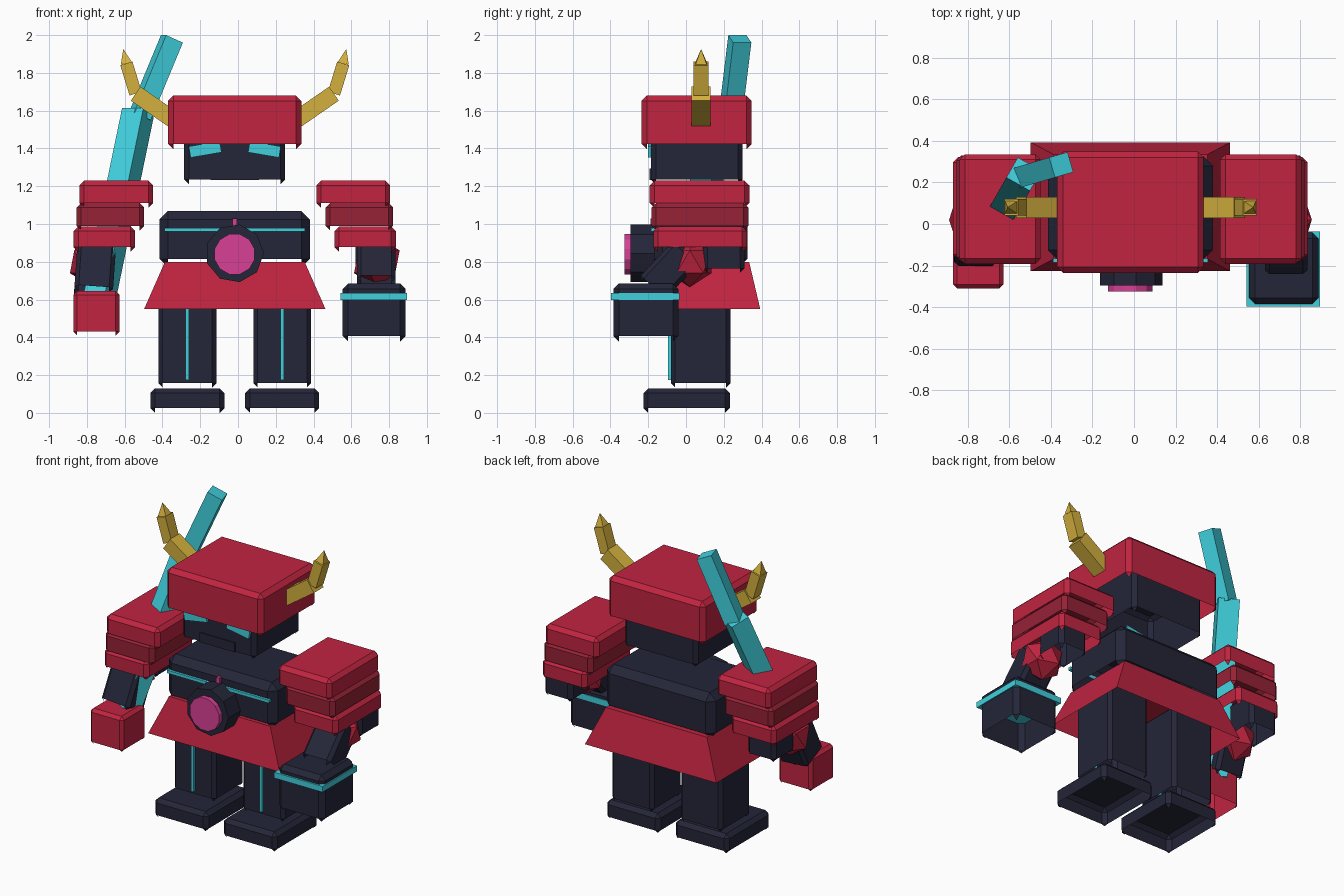
import bpy, bmesh, math
from mathutils import Vector

cube = bpy.data.objects.get("Cube")
if cube:
    bpy.data.objects.remove(cube, do_unlink=True)


def material(name, rgb):
    lin = [((c / 255 + 0.055) / 1.055) ** 2.4 for c in rgb] + [1.0]
    m = bpy.data.materials.new(name)
    m.use_nodes = True
    m.diffuse_color = lin
    m.node_tree.nodes["Principled BSDF"].inputs["Base Color"].default_value = lin
    return m


RED = material("armor red", (192, 36, 64))
DARK_RED = material("dark red", (150, 34, 54))
NAVY = material("dark navy", (36, 37, 56))
CYAN = material("glow cyan", (64, 208, 222))
GOLD = material("horn gold", (212, 176, 62))
PINK = material("core pink", (216, 64, 150))


def finish(name, bm, mat):
    mesh = bpy.data.meshes.new(name)
    bm.to_mesh(mesh)
    bm.free()
    mesh.materials.append(mat)
    ob = bpy.data.objects.new(name, mesh)
    bpy.context.collection.objects.link(ob)
    return ob


def cube_mesh(size):
    bm = bmesh.new()
    bmesh.ops.create_cube(bm, size=1)
    bmesh.ops.scale(bm, vec=size, verts=bm.verts)
    return bm


def span(x, y, z):
    """Centre and size of a box given as three ranges."""
    pairs = (x, y, z)
    return (Vector([(a + b) / 2 for a, b in pairs]),
            Vector([abs(b - a) for a, b in pairs]))


def shell(name, mat, x, y, z, bevel=0.025, rot=(0, 0, 0)):
    """Chamfered box, hollow and open at the bottom, corner tips kept."""
    centre, size = span(x, y, z)
    bm = cube_mesh(size)
    bmesh.ops.bevel(bm, geom=bm.edges[:], offset=bevel, segments=1,
                    profile=0.5, affect='EDGES')
    bm.normal_update()
    open_faces = [f for f in bm.faces if f.normal.z < -0.1 and len(f.verts) == 4]
    bmesh.ops.delete(bm, geom=open_faces, context='FACES')
    ob = finish(name, bm, mat)
    ob.location, ob.rotation_euler = centre, rot
    return ob


def box(name, mat, x, y, z, tilt=0):
    centre, size = span(x, y, z)
    ob = finish(name, cube_mesh(size), mat)
    ob.location, ob.rotation_euler = centre, (0, tilt, 0)
    return ob


def beam(name, mat, start, end, wide, thick, taper=1.0):
    """Straight bar between two points; taper scales its far end."""
    a, b = Vector(start), Vector(end)
    bm = cube_mesh((wide, thick, (b - a).length))
    for v in bm.verts:
        if v.co.z > 0:
            v.co.x *= taper
            v.co.y *= taper
    ob = finish(name, bm, mat)
    ob.location = (a + b) / 2
    ob.rotation_euler = (b - a).to_track_quat('Z', 'Y').to_euler()
    return ob


def disc(name, mat, sides, radius, y0, y1, z, turn):
    bm = bmesh.new()
    bmesh.ops.create_cone(bm, cap_ends=True, segments=sides, radius1=radius,
                          radius2=radius, depth=y1 - y0)
    for v in bm.verts:
        c, s = math.cos(turn), math.sin(turn)
        px, py, pz = v.co
        v.co = (px * c - py * s, -pz, px * s + py * c)
    bmesh.ops.recalc_face_normals(bm, faces=bm.faces)
    ob = finish(name, bm, mat)
    ob.location = (-0.018, (y0 + y1) / 2, z)
    return ob


MID = -0.017  # centre line of the body

# Head, helmet and face
shell("helmet", RED, (-0.37, 0.335), (-0.235, 0.348), (1.395, 1.68), 0.028)
shell("head", NAVY, (-0.285, 0.25), (-0.185, 0.3), (1.21, 1.55))
box("mouth_plate", NAVY, (-0.145, 0.11), (-0.192, -0.183), (1.232, 1.295))
for side, label in ((-1, "right"), (1, "left")):
    cx = MID + side * 0.157
    box(label + "_eye", CYAN, (cx - 0.083, cx + 0.083), (-0.2, -0.18),
        (1.365, 1.425), side * 0.17)

# Torso with chest strip and round core
shell("torso", NAVY, (-0.415, 0.38), (-0.17, 0.325), (0.77, 1.07), 0.045)
box("chest_strip", CYAN, (-0.39, 0.355), (-0.186, -0.165), (0.96, 0.98))
box("chest_mark", PINK, (-0.028, -0.005), (-0.188, -0.165), (0.95, 1.03))
disc("core_housing", NAVY, 9, 0.155, -0.295, -0.15, 0.845, -math.pi / 2)
disc("core", PINK, 12, 0.11, -0.325, -0.27, 0.84, math.pi / 12)

# Flared skirt, open below
bm = cube_mesh((0.96, 0.62, 0.25))
for v in bm.verts:
    if v.co.z > 0:
        v.co.x *= 0.77
        v.co.y *= 0.81
bm.normal_update()
bmesh.ops.delete(bm, geom=[f for f in bm.faces if f.normal.z < -0.9],
                 context='FACES')
skirt = finish("skirt", bm, RED)
skirt.location = (MID, 0.083, 0.675)

# Legs and feet
for side, label in ((-1, "right"), (1, "left")):
    cx = MID + side * 0.251
    shell(label + "_leg", NAVY, (cx - 0.153, cx + 0.153), (-0.08, 0.235),
          (0.135, 0.72), 0.022)
    box(label + "_leg_stripe", CYAN, (cx - 0.009, cx + 0.009),
        (-0.095, -0.075), (0.175, 0.65))
    cx = MID + side * 0.251
    shell(label + "_foot", NAVY, (cx - 0.196, cx + 0.196), (-0.225, 0.232),
          (0.0, 0.13))

# Stacked shoulder plates, elbows and arms
for side, label in ((-1, "right"), (1, "left")):
    def across(a, b):
        return tuple(sorted((MID + side * a, MID + side * b)))
    shell(label + "_shoulder_top", RED, across(0.432, 0.822), (-0.192, 0.335),
          (1.085, 1.23))
    shell(label + "_shoulder_middle", DARK_RED, across(0.48, 0.838),
          (-0.183, 0.33), (0.965, 1.112))
    shell(label + "_shoulder_low", RED, across(0.528, 0.853), (-0.172, 0.322),
          (0.852, 0.988))
    shell(label + "_upper_arm", NAVY, across(0.64, 0.845), (0.09, 0.31),
          (0.74, 0.98))
    bm = bmesh.new()
    bmesh.ops.create_icosphere(bm, subdivisions=1, radius=0.135)
    elbow = finish(label + "_elbow", bm, RED)
    elbow.location = (MID + side * 0.752, 0.02, 0.8)

shell("left_forearm", NAVY, (0.63, 0.835), (-0.18, 0.0), (0.61, 0.9),
      0.022, (-0.75, 0, 0))
shell("right_forearm", NAVY, (-0.86, -0.655), (-0.16, 0.04), (0.6, 0.9),
      0.022, (-0.4, 0.07, 0))

# Right fist, left gauntlet with glowing band
shell("right_fist", RED, (-0.872, -0.628), (-0.31, -0.06), (0.41, 0.645), 0.02)
shell("left_gauntlet", NAVY, (0.553, 0.888), (-0.385, -0.04), (0.378, 0.685), 0.03)
box("left_gauntlet_band", CYAN, (0.542, 0.895), (-0.397, -0.035), (0.597, 0.635))

# Horns: two segments and a pointed tip
for side, label in ((-1, "right"), (1, "left")):
    root, bend, neck, tip = [
        (MID + side * x, 0.08, z) for x, z in
        ((0.33, 1.555), (0.525, 1.69), (0.574, 1.85), (0.59, 1.925))]
    beam(label + "_horn_base", GOLD, root, bend, 0.1, 0.09)
    beam(label + "_horn_upper", GOLD, bend, neck, 0.08, 0.067)
    beam(label + "_horn_tip", GOLD, neck, tip, 0.06, 0.06, 0.02)

# Bent blade carried in the right hand, leaning back over the shoulder
beam("blade_lower", CYAN, (-0.735, -0.12, 0.6), (-0.53, 0.24, 1.59), 0.13, 0.12)
beam("blade_upper", CYAN, (-0.52, 0.235, 1.57), (-0.35, 0.285, 1.98), 0.1, 0.1)
